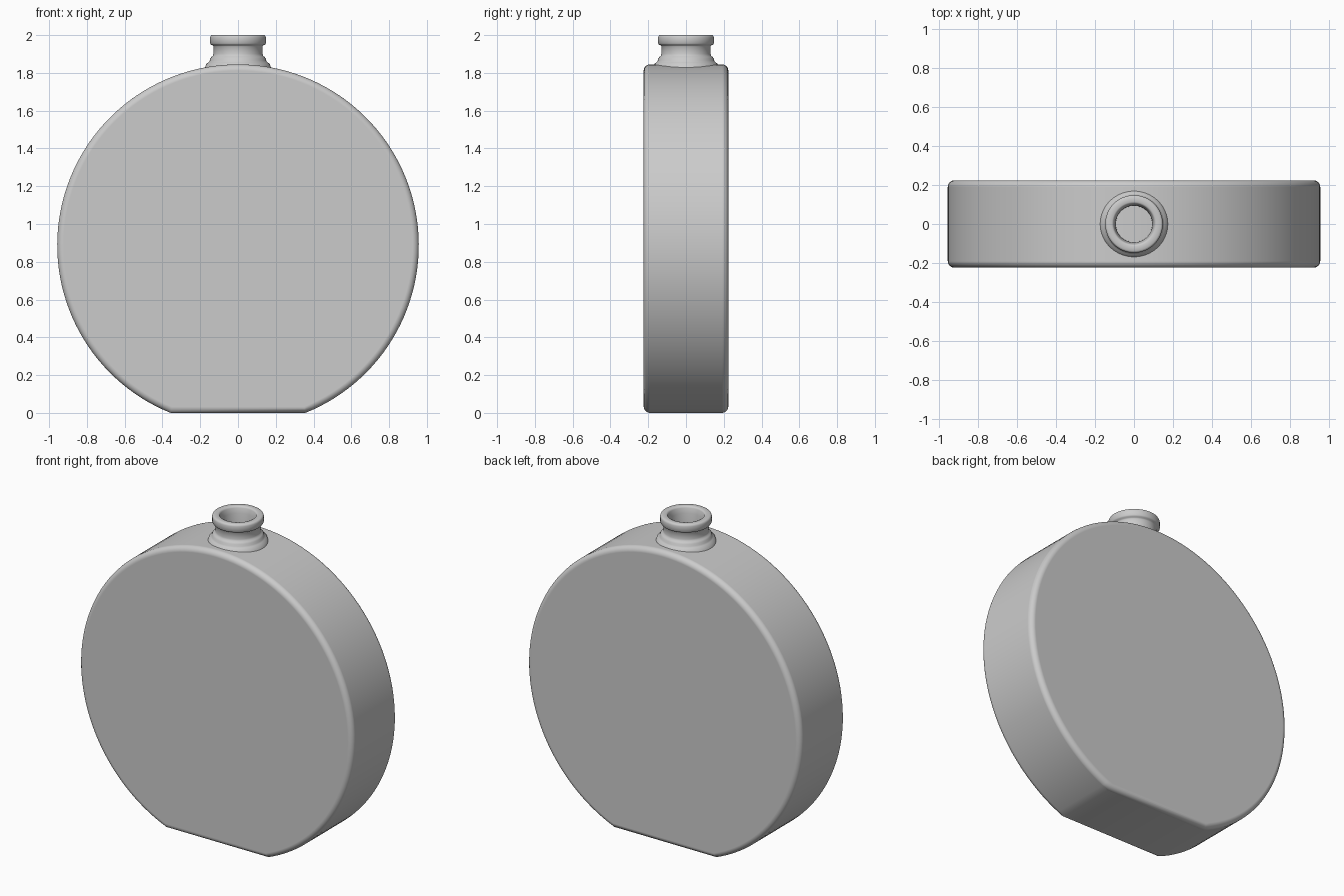
import bpy, bmesh, math

if "Cube" in bpy.data.objects:
    bpy.data.objects.remove(bpy.data.objects["Cube"])

R, CZ, HALF = 0.957, 0.888, 0.224   # disc radius, centre height, half depth


def finish(name, bm, angle):
    bmesh.ops.recalc_face_normals(bm, faces=bm.faces)
    mesh = bpy.data.meshes.new(name)
    bm.to_mesh(mesh)
    bm.free()
    ob = bpy.data.objects.new(name, mesh)
    bpy.context.collection.objects.link(ob)
    bpy.ops.object.select_all(action='DESELECT')
    ob.select_set(True)
    bpy.context.view_layer.objects.active = ob
    bpy.ops.object.shade_smooth_by_angle(angle=math.radians(angle))
    return ob


# Bottle body: thick disc with a flat cut at the foot
bm = bmesh.new()
gap = math.acos(CZ / R)
N = 120
start, sweep = -math.pi / 2 + gap, 2 * math.pi - 2 * gap
outline = []
for i in range(N + 1):
    a = start + sweep * i / N
    outline.append(bm.verts.new((R * math.cos(a), -HALF, CZ + R * math.sin(a))))
face = bm.faces.new(outline)
ext = bmesh.ops.extrude_face_region(bm, geom=[face])
bmesh.ops.translate(bm, vec=(0, 2 * HALF, 0),
                    verts=[g for g in ext['geom'] if isinstance(g, bmesh.types.BMVert)])
body = finish("bottle_body", bm, 50)
bev = body.modifiers.new("rounded_rims", 'BEVEL')
bev.width = 0.033
bev.segments = 6
bev.limit_method = 'ANGLE'
bev.angle_limit = math.radians(50)
bev.harden_normals = True

# Neck: lathed closed profile with flared foot, groove, rolled lip and open bore
profile = [(0.175, 1.825), (0.168, 1.848), (0.156, 1.856), (0.150, 1.864),
           (0.147, 1.876), (0.140, 1.885), (0.133, 1.890), (0.130, 1.900),
           (0.130, 1.940), (0.134, 1.946), (0.143, 1.949), (0.148, 1.956),
           (0.148, 1.988), (0.145, 1.996), (0.138, 2.000), (0.114, 2.000),
           (0.107, 1.997), (0.104, 1.990), (0.095, 1.960), (0.093, 1.825)]
bm = bmesh.new()
S = 64
rings = [[bm.verts.new((r * math.cos(2 * math.pi * k / S),
                        r * math.sin(2 * math.pi * k / S), z)) for k in range(S)]
         for r, z in profile]
for j, ring in enumerate(rings):
    nxt = rings[(j + 1) % len(rings)]
    for k in range(S):
        m = (k + 1) % S
        bm.faces.new((ring[k], ring[m], nxt[m], nxt[k]))
finish("bottle_neck", bm, 50)
